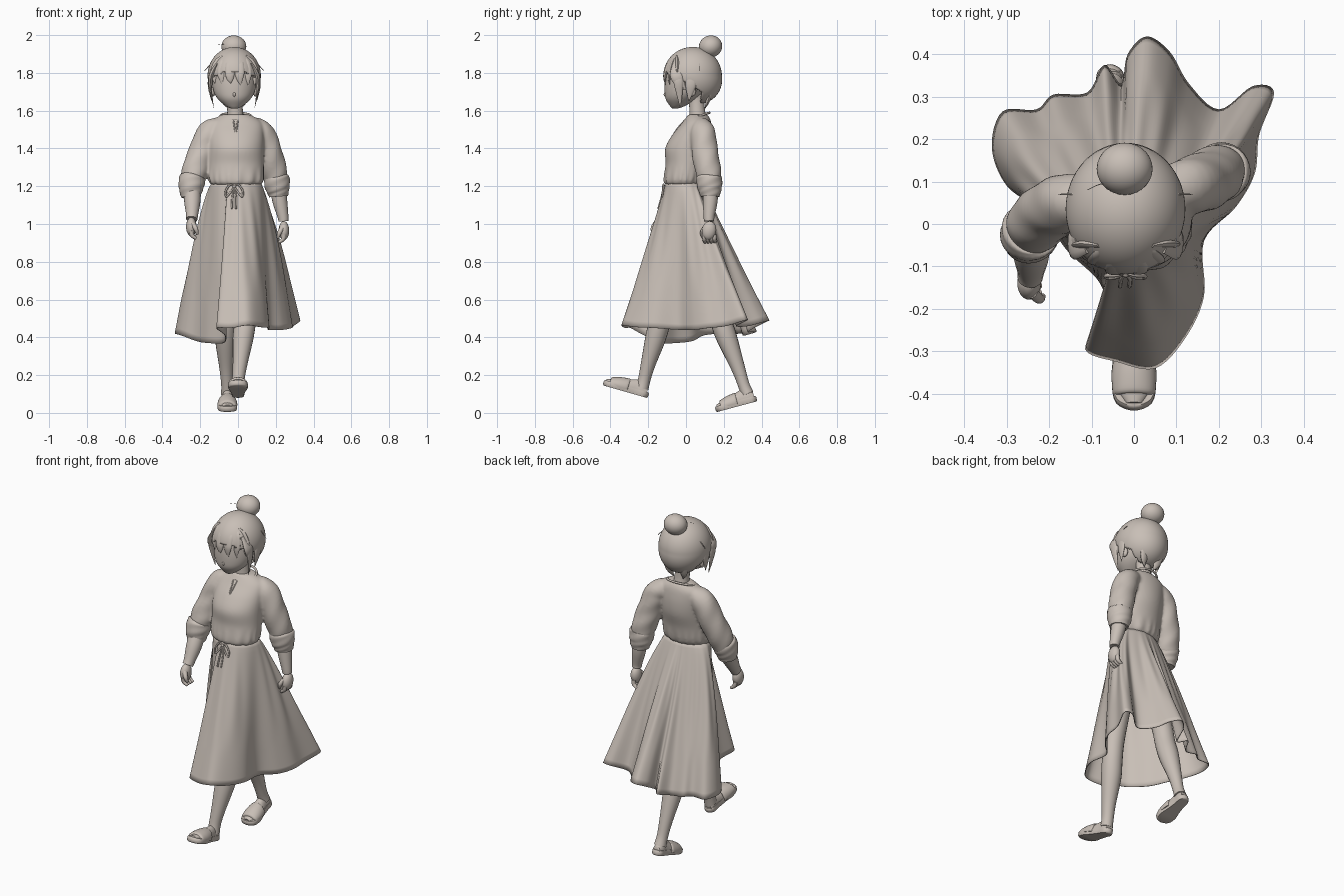
import bpy, bmesh, math
from mathutils import Vector, Matrix

mat = bpy.data.materials.new("warm_clay")
mat.diffuse_color = (0.58, 0.52, 0.47, 1)


def finish(name, bm, angle=50, thick=0):
    bmesh.ops.recalc_face_normals(bm, faces=bm.faces)
    me = bpy.data.meshes.new(name)
    bm.to_mesh(me)
    bm.free()
    me.materials.append(mat)
    me.shade_smooth()
    me.set_sharp_from_angle(angle=math.radians(angle))
    ob = bpy.data.objects.new(name, me)
    bpy.context.collection.objects.link(ob)
    if thick:
        m = ob.modifiers.new("cloth", 'SOLIDIFY')
        m.thickness = thick
        m.offset = -1
    return ob


def spline(pts, n, closed=False):
    """Catmull-Rom samples through points of any dimension."""
    out, k = [], len(pts)
    for i in range(k if closed else k - 1):
        idx = [(i + j) % k if closed else min(max(i + j, 0), k - 1) for j in (-1, 0, 1, 2)]
        a, b, c, d = (pts[j] for j in idx)
        for s in range(n):
            t = s / n
            out.append([0.5 * (2 * q + (r - p) * t + (2 * p - 5 * q + 4 * r - u) * t * t
                               + (3 * q - p - 3 * r + u) * t ** 3) for p, q, r, u in zip(a, b, c, d)])
    if not closed:
        out.append(list(pts[-1]))
    return out


def skin(bm, rings, caps=True):
    rows = [[bm.verts.new(p) for p in r] for r in rings]
    n = len(rows[0])
    for a, b in zip(rows, rows[1:]):
        for i in range(n):
            bm.faces.new((a[i], a[(i + 1) % n], b[(i + 1) % n], b[i]))
    if caps:
        bm.faces.new(rows[0])
        bm.faces.new(rows[-1])


def tube(name, pts, flat=1, ref=(0, 1, 0), sides=20, n=6, wrinkle=0):
    """Tapered limb or strand through (x, y, z, radius) points."""
    path, rings = spline(pts, n), []
    for i, p in enumerate(path):
        t = (Vector(path[min(i + 1, len(path) - 1)][:3]) - Vector(path[max(i - 1, 0)][:3])).normalized()
        u = t.cross(Vector(ref)).normalized()
        v = u.cross(t)
        ring = []
        for k in range(sides):
            a = math.tau * k / sides
            r = max(p[3], 0.0008) * (1 + wrinkle * math.sin(3 * a + i * 0.9))
            ring.append(Vector(p[:3]) + u * r * math.cos(a) + v * r * flat * math.sin(a))
        rings.append(ring)
    bm = bmesh.new()
    skin(bm, rings)
    return finish(name, bm)


def loft(name, rows, gather=None, sides=64, n=6):
    """Horizontal ellipses given as (z, cx, cy, rx, ry)."""
    rings = []
    for z, cx, cy, rx, ry in spline(rows, n):
        ring = []
        for k in range(sides):
            a = math.tau * k / sides
            g = 1 + (gather(a, z) if gather else 0)
            ring.append((cx + rx * g * math.cos(a), cy + ry * g * math.sin(a), z))
        rings.append(ring)
    bm = bmesh.new()
    skin(bm, rings)
    return finish(name, bm)


def ball(name, loc, size, rot=0):
    bm = bmesh.new()
    bmesh.ops.create_uvsphere(bm, u_segments=28, v_segments=18, radius=1)
    bm.transform(Matrix.Translation(loc) @ Matrix.Rotation(rot, 4, 'X') @ Matrix.Diagonal((*size, 1)))
    return finish(name, bm)


# Head, nose, ears and neck
loft("head", [(1.612, -.02, -.058, .018, .015), (1.625, -.02, -.045, .045, .04), (1.66, -.02, -.027, .085, .08),
              (1.70, -.02, -.01, .108, .103), (1.76, -.02, .01, .12, .122), (1.82, -.02, .02, .118, .122),
              (1.88, -.02, .03, .09, .09)])
ball("nose", (-.02, -.107, 1.685), (.008, .011, .013), .3)
for s in (-1, 1):
    ball("ear", (-.02 + s * .112, .03, 1.705), (.014, .022, .03), .2)
tube("neck", [(-.015, .065, 1.53, .052), (-.015, .06, 1.59, .042), (-.02, .055, 1.66, .042), (-.02, .045, 1.7, .05)])

# Hair cap, opened over the face along a slanting hairline
bm = bmesh.new()
bmesh.ops.create_uvsphere(bm, u_segments=64, v_segments=48, radius=1)
for v in bm.verts:
    x, y, z = v.co
    v.co = (-.02 + x * .141, .035 + y * .155 - min(z, 0) * .02, 1.785 + z * .152)
bmesh.ops.delete(bm, context='FACES', geom=[
    f for f in bm.faces
    if (lambda c: c.z < 1.8 and c.y < min(-.1 + (1.8 - c.z) * 1.8, .08))(f.calc_center_median())])
finish("hair_cap", bm, thick=.008)

# Fringe, side locks, nape and bun
for x0, x1, z1 in [(-.075, -.122, 1.735), (-.06, -.085, 1.725), (-.03, -.043, 1.745),
                   (-.005, .008, 1.735), (.02, .048, 1.73), (.035, .084, 1.735)]:
    back = abs(x1 + .02) ** 2 * 6
    tube("fringe_lock", [(x0, -.05, 1.885, .015), ((x0 + x1) / 2, -.09 + back * .7, 1.85, .03),
                         (x1, -.112 + back, 1.8, .026), (x1 + .002, -.116 + back, 1.765, .016),
                         (x1 + .006, -.115 + back, z1, .001)], flat=.4, sides=14)
for s in (-1, 1):
    c = -.02
    tube("temple_lock", [(c + s * .09, -.05, 1.85, .02), (c + s * .122, -.05, 1.79, .034),
                         (c + s * .124, -.03, 1.745, .026), (c + s * .12, .0, 1.71, .001)],
         flat=.35, ref=(1, 0, 0), sides=12)
    tube("side_lock", [(c + s * .112, -.035, 1.83, .02), (c + s * .128, -.04, 1.76, .026),
                       (c + s * .122, -.035, 1.69, .016), (c + s * .108, -.03, 1.615, .001)],
         flat=.35, ref=(1, 0, 0), sides=12)
    tube("ear_lock", [(c + s * .125, .03, 1.8, .03), (c + s * .13, .025, 1.73, .028), (c + s * .12, .015, 1.65, .001)],
         flat=.35, ref=(1, 0, 0), sides=12)
    tube("nape_lock", [(c + s * .05, .13, 1.7, .03), (c + s * .045, .115, 1.65, .022), (c + s * .03, .1, 1.61, .001)],
         flat=.5, sides=12)
    tube("loose_strand", [(c + s * .12, .07, 1.85, .002), (c + s * .14, .07, 1.83, .002),
                          (c + s * .158, .07, 1.81, .001)], sides=6)
ball("hair_bun", (-.022, .13, 1.94), (.066, .062, .058), .3)
tube("bun_strand", [(-.06, .1, 1.95, .002), (-.09, .09, 1.953, .001), (-.11, .08, 1.95, .001)], sides=6)


# Blouse gathered at the waist
def gather(a, z):
    return .04 * math.sin(17 * a + 2 * math.sin(3 * a)) * max(0, 1 - abs(z - 1.225) / .08)


blouse = [loft("blouse", [(1.205, -.01, -.012, .118, .085), (1.215, -.01, -.012, .137, .102),
                          (1.245, -.01, -.007, .147, .11), (1.32, -.01, .004, .147, .112),
                          (1.4, -.01, .014, .147, .124), (1.47, -.01, .034, .147, .108), (1.53, -.01, .055, .14, .08),
                          (1.56, -.01, .062, .11, .064), (1.58, -.012, .062, .07, .05)], gather)]

# Sleeves, turned-up cuffs, forearms and hands
arms = {
    "right": ([(-.09, .06, 1.52, .05), (-.15, .052, 1.48, .068), (-.193, .035, 1.38, .07), (-.228, .005, 1.28, .07),
               (-.242, -.015, 1.21, .06)],
              [(-.24, -.012, 1.25, .058), (-.242, -.015, 1.24, .069), (-.248, -.026, 1.2, .067),
               (-.25, -.032, 1.165, .058), (-.25, -.035, 1.14, .05)],
              [(-.243, -.025, 1.2, .044), (-.242, -.07, 1.12, .043), (-.243, -.11, 1.05, .032),
               (-.245, -.125, 1.025, .03)], (-.247, -.14, .985)),
    "left": ([(.07, .08, 1.52, .05), (.127, .09, 1.48, .066), (.163, .1, 1.38, .07), (.192, .118, 1.28, .068),
              (.205, .128, 1.21, .058)],
             [(.203, .122, 1.255, .056), (.204, .122, 1.245, .068), (.208, .125, 1.2, .066),
              (.212, .127, 1.17, .058), (.214, .127, 1.145, .05)],
             [(.21, .13, 1.2, .042), (.222, .128, 1.12, .039), (.238, .122, 1.04, .029),
              (.241, .122, 1.015, .027)], (.243, .122, .965))}
for side, (sleeve, cuff, fore, h) in arms.items():
    blouse.append(tube(side + "_sleeve", sleeve, sides=28, wrinkle=.025))
    tube(side + "_cuff", cuff, sides=28, wrinkle=.02)
    tube(side + "_forearm", fore)
    s = 1 if side == "left" else -1
    ball(side + "_palm", h, (.028, .038, .05), -.15)
    for k in range(4):
        y = h[1] - .026 + k * .0175
        tube(side + "_finger", [(h[0], y, h[2] - .02, .013), (h[0] - s * .004, y + .002, h[2] - .045, .0115),
                                (h[0] - s * .026, y + .004, h[2] - .062, .008)], sides=10)
    tube(side + "_thumb", [(h[0] - s * .008, h[1] - .022, h[2] + .015, .014),
                           (h[0] - s * .024, h[1] - .036, h[2] - .012, .012),
                           (h[0] - s * .032, h[1] - .03, h[2] - .04, .007)], sides=10)

# Fuse sleeves into the blouse so the shoulders flow
with bpy.context.temp_override(active_object=blouse[0], object=blouse[0], selected_objects=blouse,
                               selected_editable_objects=blouse):
    bpy.ops.object.join()
remesh = blouse[0].modifiers.new("fuse", 'REMESH')
remesh.mode = 'VOXEL'
remesh.voxel_size = .0075
remesh.use_smooth_shade = True
soft = blouse[0].modifiers.new("soften", 'SMOOTH')
soft.iterations = 7

# Collar band and front placket
ring = [(-.012 + .083 * math.cos(a), .06 + .064 * math.sin(a), 1.569 + .02 * math.sin(a), .006)
        for a in [math.tau * k / 16 - math.pi / 2 for k in range(17)]]
tube("collar", ring, ref=(0, 0, 1), sides=10, n=3)
for s in (-1, 1):
    tube("placket", [(-.012 + s * .012, -.006, 1.55, .004), (-.012 + s * .006, -.042, 1.51, .004),
                     (-.012, -.073, 1.465, .003)], sides=8)

# Wind-blown skirt: waist ellipse lofted to a folded hem, full at the hips
hem = [(-.115, -.295, .45), (-.04, -.325, .45), (.05, -.34, .465), (.12, -.27, .455), (.165, -.17, .45),
       (.165, -.04, .44), (.24, .04, .44), (.285, .12, .45), (.295, .21, .46), (.33, .31, .49), (.28, .325, .49),
       (.2, .27, .46), (.13, .33, .46), (.085, .405, .48), (.03, .442, .49), (-.015, .4, .47), (-.03, .33, .43),
       (-.07, .375, .43), (-.11, .31, .41), (-.19, .305, .42), (-.23, .27, .42), (-.31, .265, .42),
       (-.335, .18, .42), (-.3, .09, .41), (-.22, .03, .38), (-.16, -.06, .37), (-.08, -.14, .37), (-.07, -.22, .41)]
edge, rows, w = spline(hem, 6, True), 26, 7
n = len(edge)
calm = [[sum(edge[(k + j) % n][i] for j in range(-w, w + 1)) / (2 * w + 1) for i in (0, 1)] for k in range(n)]
rings = []
for j in range(rows + 1):
    t = j / rows
    ring = []
    for k, (x, y, z) in enumerate(edge):
        a = math.atan2(y - .03, x)
        pleat = 1 + .018 * math.sin(k * .75) * math.sin(math.pi * min(t * 1.3, 1))
        wx, wy = -.01 + .128 * math.cos(a), -.012 + .093 * math.sin(a)
        m = t ** .8
        x, y = calm[k][0] * (1 - m) + x * m, calm[k][1] * (1 - m) + y * m
        ring.append(((wx + (x - wx) * t ** .66) * pleat, (wy + (y - wy) * t ** 1.02) * pleat, 1.225 + (z - 1.225) * t))
    rings.append(ring)
bm = bmesh.new()
skin(bm, rings, caps=False)
finish("skirt", bm, 60, .005)

# Drawstring bow lying on the skirt
for s in (-1, 1):
    tube("bow_loop", [(-.02, -.114, 1.2, .004), (-.02 + s * .022, -.12, 1.208, .005),
                      (-.02 + s * .045, -.122, 1.175, .005), (-.02 + s * .042, -.127, 1.145, .005),
                      (-.02 + s * .022, -.125, 1.165, .005), (-.02, -.116, 1.198, .004)], sides=8)
    tube("bow_tail", [(-.02, -.116, 1.195, .004), (-.02 + s * .01, -.13, 1.14, .005),
                      (-.022 + s * .011, -.147, 1.08, .005)], sides=8)
ball("bow_knot", (-.02, -.117, 1.198), (.009, .009, .009))

# Legs in mid-stride
tube("front_leg", [(.035, -.01, 1.1, .05), (.04, -.05, .88, .06), (.042, -.115, .62, .057), (.04, -.135, .5, .056),
                   (.027, -.16, .4, .055), (.011, -.2, .26, .039), (.002, -.22, .18, .033), (0, -.232, .13, .034)])
tube("rear_leg", [(-.06, .0, 1.1, .05), (-.07, .06, .88, .06), (-.07, .15, .62, .057), (-.07, .18, .5, .056),
                  (-.068, .215, .4, .055), (-.062, .275, .24, .037), (-.058, .305, .15, .031), (-.056, .325, .1, .034)])


# Slip-on sandals: sole, foot and front strap
def shoe(label, heel, tilt, length):
    place = Matrix.Translation(heel) @ Matrix.Rotation(math.radians(tilt), 4, 'X') @ Matrix.Diagonal((1, length, 1, 1))
    outline = spline([(0, 0), (.03, -.02), (.034, -.07), (.042, -.13), (.052, -.18), (.042, -.23), (0, -.248),
                      (-.042, -.23), (-.052, -.18), (-.042, -.13), (-.034, -.07), (-.03, -.02)], 4, True)
    bm = bmesh.new()
    skin(bm, [[(x * g, -.12 + (y + .12) * g, z) for x, y in outline]
              for g, z in ((.95, 0), (1, .006), (1, .024), (.96, .03))])
    sections = [(.024, .05, -.012), (.03, .075, -.04), (.031, .08, -.07), (.036, .07, -.11),
                (.043, .056, -.16), (.042, .046, -.2), (.02, .036, -.236)]
    strap = [(.043, .07, -.115), (.049, .071, -.125), (.053, .066, -.165), (.05, .055, -.205), (.044, .048, -.215)]
    parts = [(label + "_sole", bm)]
    for part, rows in (("_foot", sections), ("_strap", strap)):
        b = bmesh.new()
        skin(b, [[(w * math.cos(a), y, .022 + (top - .02) * max(math.sin(a), -.15))
                  for a in [math.tau * k / 24 for k in range(24)]] for w, top, y in spline(rows, 4)])
        parts.append((label + part, b))
    for name, b in parts:
        b.transform(place)
        finish(name, b)


shoe("front", (0, -.203, .078), -16, 1)
shoe("rear", (-.056, .378, .062), 15, .91)
